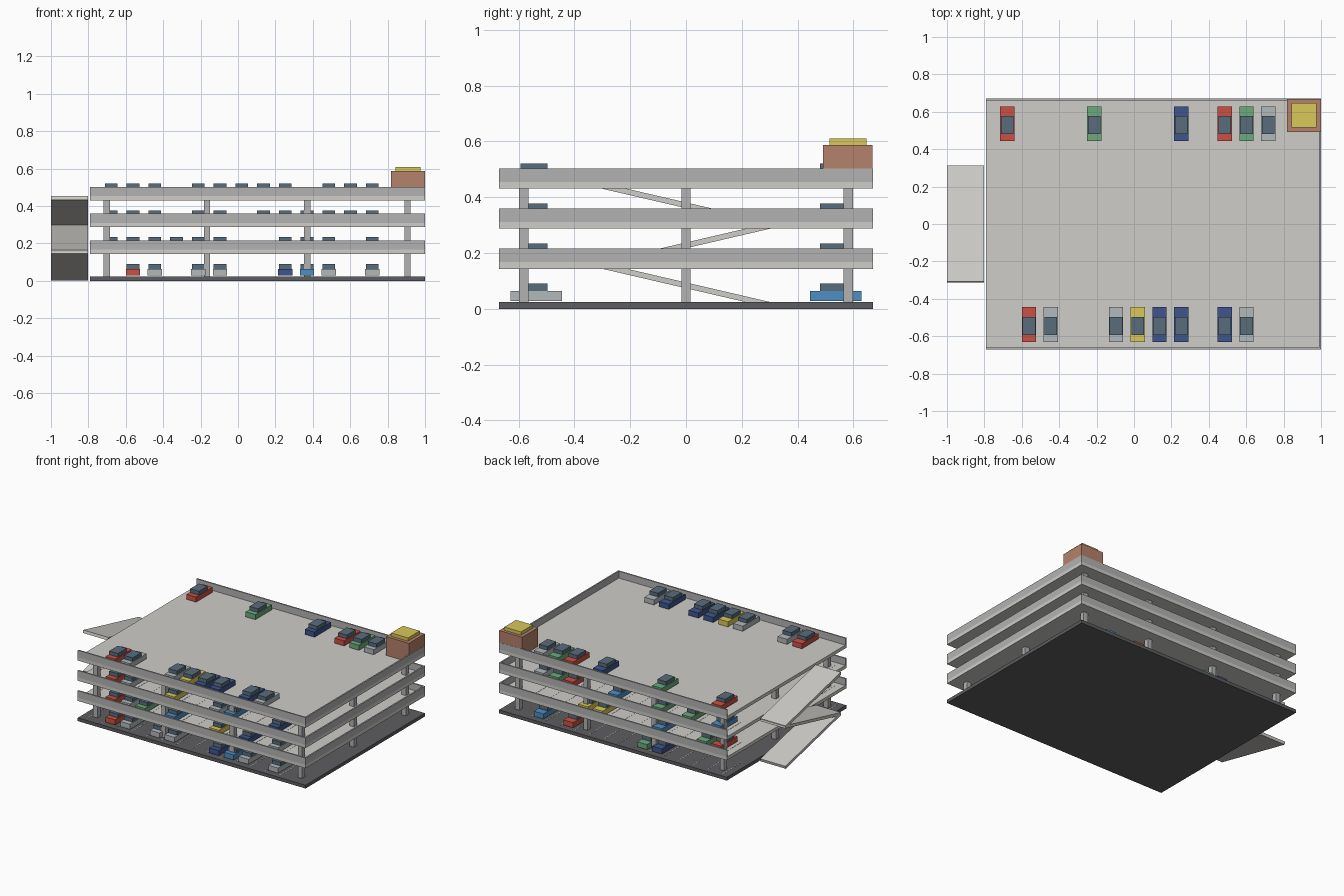
import bpy, math

if "Cube" in bpy.data.objects:
    bpy.data.objects.remove(bpy.data.objects["Cube"])

def mat(name, r, g, b):
    m = bpy.data.materials.new(name)
    m.diffuse_color = (r, g, b, 1)
    m.use_nodes = True
    m.node_tree.nodes["Principled BSDF"].inputs["Base Color"].default_value = m.diffuse_color
    return m

CONCRETE = mat("concrete", .62, .61, .58)
WALL = mat("wall_grey", .45, .45, .45)
ASPHALT = mat("asphalt", .11, .11, .12)
BRICK = mat("brick", .46, .22, .15)
YELLOW = mat("yellow", .70, .58, .10)
GLASS = mat("glass", .10, .15, .20)
WHITE = mat("line_white", .8, .8, .8)
PAINT = {"R": mat("red", .60, .08, .06), "S": mat("silver", .45, .48, .50),
         "G": mat("green", .15, .40, .20), "N": mat("navy", .05, .09, .27),
         "B": mat("blue", .08, .27, .55), "Y": YELLOW}

def box(name, x, y, z, m, tilt=0):
    """Box from (min, max) pairs on each axis."""
    dims = [b - a for a, b in (x, y, z)]
    verts = [(sx * dims[0] / 2, sy * dims[1] / 2, sz * dims[2] / 2)
             for sx in (-1, 1) for sy in (-1, 1) for sz in (-1, 1)]
    faces = [(0, 1, 3, 2), (4, 6, 7, 5), (0, 4, 5, 1),
             (2, 3, 7, 6), (0, 2, 6, 4), (1, 5, 7, 3)]
    me = bpy.data.meshes.new(name)
    me.from_pydata(verts, [], faces)
    me.materials.append(m)
    ob = bpy.data.objects.new(name, me)
    ob.location = [(a + b) / 2 for a, b in (x, y, z)]
    ob.rotation_euler.x = tilt
    bpy.context.collection.objects.link(ob)
    return ob

X0, X1, Y = -.79, 1.0, .67      # deck outline
T, STEP = .0235, .1435          # slab thickness, storey height
BAY0, BAY = -.678, .1163        # first bay centre, bay pitch

# Ground slab and three decks with parapets on three sides (left side open)
box("ground_slab", (X0, X1), (-Y, Y), (0, T), ASPHALT)
for i in (1, 2, 3):
    top = T + i * STEP
    wall = (top, top + .049)
    box(f"deck_{i}", (X0, X1), (-Y, Y), (top - T, top), CONCRETE)
    box(f"front_parapet_{i}", (X0, X1), (-Y, -Y + .01), wall, WALL)
    box(f"back_parapet_{i}", (X0, X1), (Y - .01, Y), wall, WALL)
    box(f"right_parapet_{i}", (X1 - .01, X1), (-Y + .01, Y - .01), wall, WALL)

# Columns, one length per storey
for i in range(3):
    for cx in (-.702, -.166, .37, .906):
        for cy in (-.582, 0, .582):
            box("column", (cx - .017, cx + .017), (cy - .017, cy + .017),
                (i * STEP + T, (i + 1) * STEP), WALL)

# Zigzag ramps on the left side
for i in range(3):
    zc = .084 + i * STEP
    box(f"ramp_{i}", (-1, -.803), (-.319, .319), (zc - .01, zc + .01), CONCRETE,
        math.atan(.232) * (1 if i % 2 else -1))

# Stair tower on the roof corner
box("stair_tower", (.819, .999), (.491, .669), (T + 3 * STEP, .587), BRICK)
box("stair_tower_cap", (.843, .975), (.515, .647), (.587, .61), YELLOW)

# Bay marking lines on the covered storeys
for i in range(3):
    z = T + i * STEP
    for k in range(14):
        x = BAY0 + (k - .5) * BAY
        for s in (-1, 1):
            box("bay_line", (x - .002, x + .002), (s * .537 - .1, s * .537 + .1),
                (z, z + .001), WHITE)

# Cars: (front row, back row) per storey, one letter per bay
ROWS = [(".RS.SS..NBS.S", "....NG....R.B"),
        (".RSG.B..Y.N.S", "RG..B...YY..."),
        (".RS..Y..SB..N", "B.G.G..B..RGS"),
        (".RS..SYNN.NS.", "R...G...N.RGS")]
for i, rows in enumerate(ROWS):
    z = T + i * STEP
    for row, yc in zip(rows, (-.5375, .5365)):
        for k, c in enumerate(row):
            if c == ".":
                continue
            x = BAY0 + k * BAY
            box("car_body", (x - .038, x + .038), (yc - .0925, yc + .0925),
                (z + .005, z + .041), PAINT[c])
            box("car_cabin", (x - .034, x + .034), (yc - .0565, yc + .0405),
                (z + .041, z + .067), GLASS)
